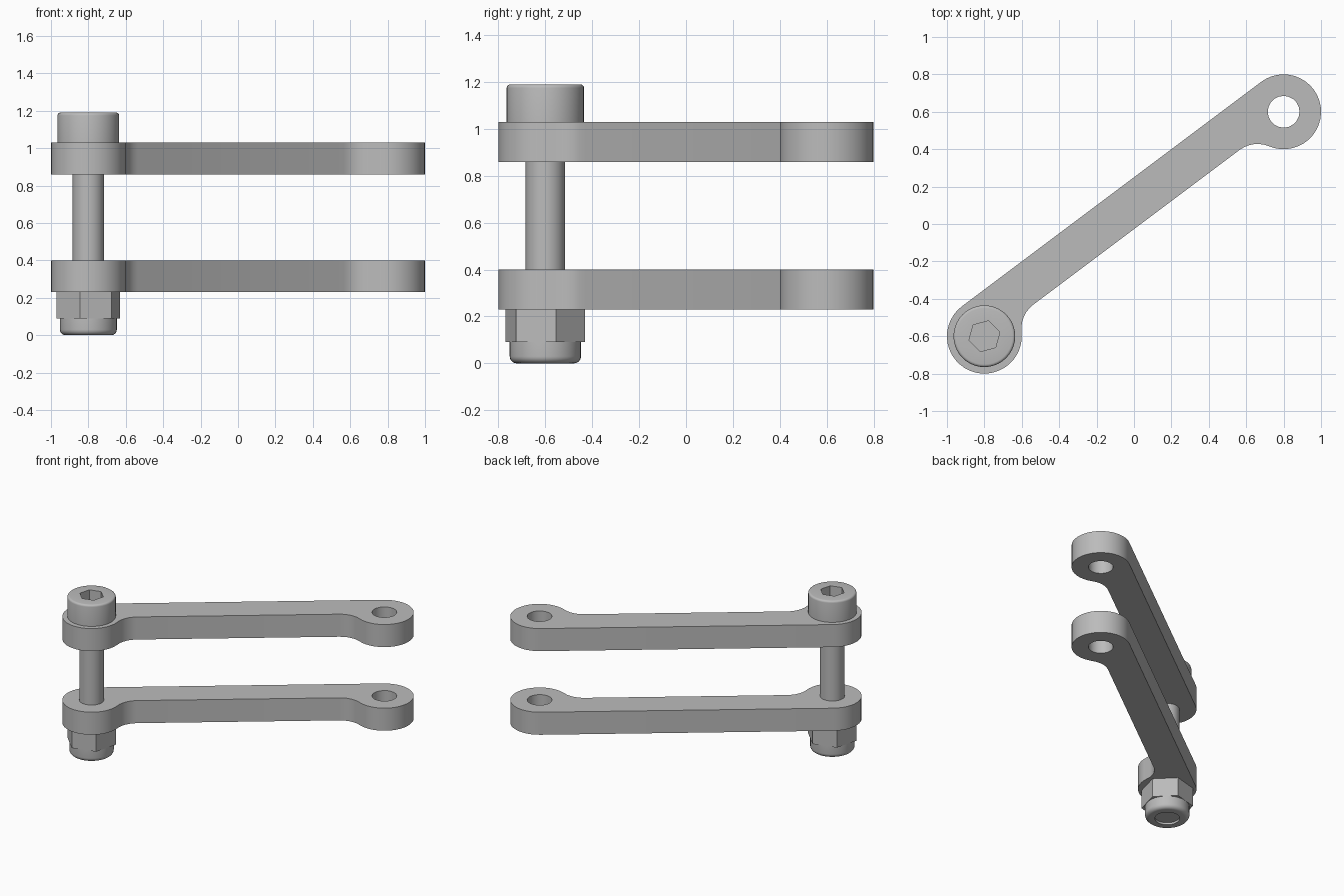
import bpy, bmesh
from math import cos, sin, pi, radians, hypot, atan2
from mathutils import Matrix, Vector

if "Cube" in bpy.data.objects:
    bpy.data.objects.remove(bpy.data.objects["Cube"], do_unlink=True)

grey = bpy.data.materials.new("steel_grey")
grey.use_nodes = True
color = (0.5, 0.5, 0.5, 1)
grey.diffuse_color = color
grey.node_tree.nodes["Principled BSDF"].inputs["Base Color"].default_value = color

BOLT = Vector((-0.8, -0.6, 0))
TILT = atan2(0.6, 0.8)


def arc(cx, cy, r, a0, a1, n):
    return [(cx + r * cos(a0 + (a1 - a0) * i / n), cy + r * sin(a0 + (a1 - a0) * i / n))
            for i in range(n + 1)]


def ring(cx, r, sides, turn=0):
    return arc(cx, 0, r, turn, turn + 2 * pi, sides)[:-1]


def finish(bm, name, place):
    bmesh.ops.remove_doubles(bm, verts=bm.verts, dist=0.0002)
    bmesh.ops.recalc_face_normals(bm, faces=bm.faces)
    mesh = bpy.data.meshes.new(name)
    bm.to_mesh(mesh)
    bm.free()
    mesh.materials.append(grey)
    obj = bpy.data.objects.new(name, mesh)
    obj.matrix_world = place
    bpy.context.collection.objects.link(obj)
    return obj


def smooth(obj):
    bpy.ops.object.select_all(action='DESELECT')
    obj.select_set(True)
    bpy.context.view_layer.objects.active = obj
    bpy.ops.object.shade_smooth_by_angle(angle=radians(30))


def plate(name, loops, z0, z1, place):
    """Extrude an outline with holes from z0 to z1."""
    bm = bmesh.new()
    for loop in loops:
        vs = [bm.verts.new((x, y, z0)) for x, y in loop]
        for a, b in zip(vs, vs[1:] + vs[:1]):
            bm.edges.new((a, b))
    bmesh.ops.triangle_fill(bm, edges=bm.edges[:], use_beauty=True, normal=(0, 0, 1))
    bmesh.ops.dissolve_limit(bm, angle_limit=0.01, verts=bm.verts[:], edges=[
        e for e in bm.edges if len(e.link_faces) == 2])
    out = bmesh.ops.extrude_face_region(bm, geom=bm.faces[:], use_keep_orig=True)
    top = [g for g in out["geom"] if isinstance(g, bmesh.types.BMVert)]
    bmesh.ops.translate(bm, verts=top, vec=(0, 0, z1 - z0))
    return finish(bm, name, place)


def lathe(name, profile, place, sides=40):
    """Spin a (radius, z) profile around the vertical axis."""
    bm = bmesh.new()
    vs = [bm.verts.new((r, 0, z)) for r, z in profile]
    edges = [bm.edges.new(p) for p in zip(vs, vs[1:])]
    bmesh.ops.spin(bm, geom=vs + edges, cent=(0, 0, 0), axis=(0, 0, 1),
                   angle=2 * pi, steps=sides, use_merge=True)
    return finish(bm, name, place)


# Arm outline along its own length: round ends, one straight side, one filleted waist
END, HOLE, HALF, EDGE, FILLET = 0.2, 0.085, 1.0, -0.022, 0.16
fy = EDGE - FILLET
fx = (((END + FILLET) ** 2) - fy ** 2) ** 0.5
touch = atan2(fy, fx)
left_end = arc(-HALF, 0, END, pi / 2, 2 * pi + touch, 26)
left_fillet = arc(-HALF + fx, fy, FILLET, pi + touch, pi / 2, 6)[1:]
half = left_end + left_fillet
outline = half + [(-x, y) for x, y in reversed(half)]
holes = [ring(-HALF, HOLE, 20), ring(HALF, HOLE, 20)]

for name, base in (("lower_arm", 0.23), ("upper_arm", 0.86)):
    smooth(plate(name, [outline] + holes, base, base + 0.17, Matrix.Rotation(TILT, 4, 'Z')))

# Socket head bolt
at_bolt = Matrix.Translation(BOLT)
head_r, top, bevel = 0.165, 1.19, 0.015
head = lathe("bolt_head", [(0, 1.03), (head_r, 1.03)]
             + arc(head_r - bevel, top - bevel, bevel, 0, pi / 2, 4) + [(0, top)], at_bolt)
cutter = plate("socket_cutter", [ring(0, 0.085, 6, radians(15))], 1.1, 1.3, at_bolt)
cutter.hide_render = True
cut = head.modifiers.new("socket", 'BOOLEAN')
cut.operation = 'DIFFERENCE'
cut.object = cutter
cut.solver = 'EXACT'
bpy.context.view_layer.objects.active = head
bpy.ops.object.modifier_apply(modifier="socket")
bpy.data.objects.remove(cutter, do_unlink=True)
smooth(head)

smooth(lathe("bolt_shaft", [(0, 0.015), (0.084, 0.015), (0.084, 1.03), (0, 1.03)], at_bolt))

# Hex nut with its round locking collar
smooth(plate("nut", [ring(0, 0.176, 6, radians(15)), ring(0, HOLE, 20)], 0.09, 0.23, at_bolt))
collar_r, soft = 0.152, 0.03
smooth(lathe("nut_collar", [(HOLE, 0.09), (HOLE, 0)]
             + arc(collar_r - soft, soft, soft, -pi / 2, 0, 6) + [(collar_r, 0.09)], at_bolt))
